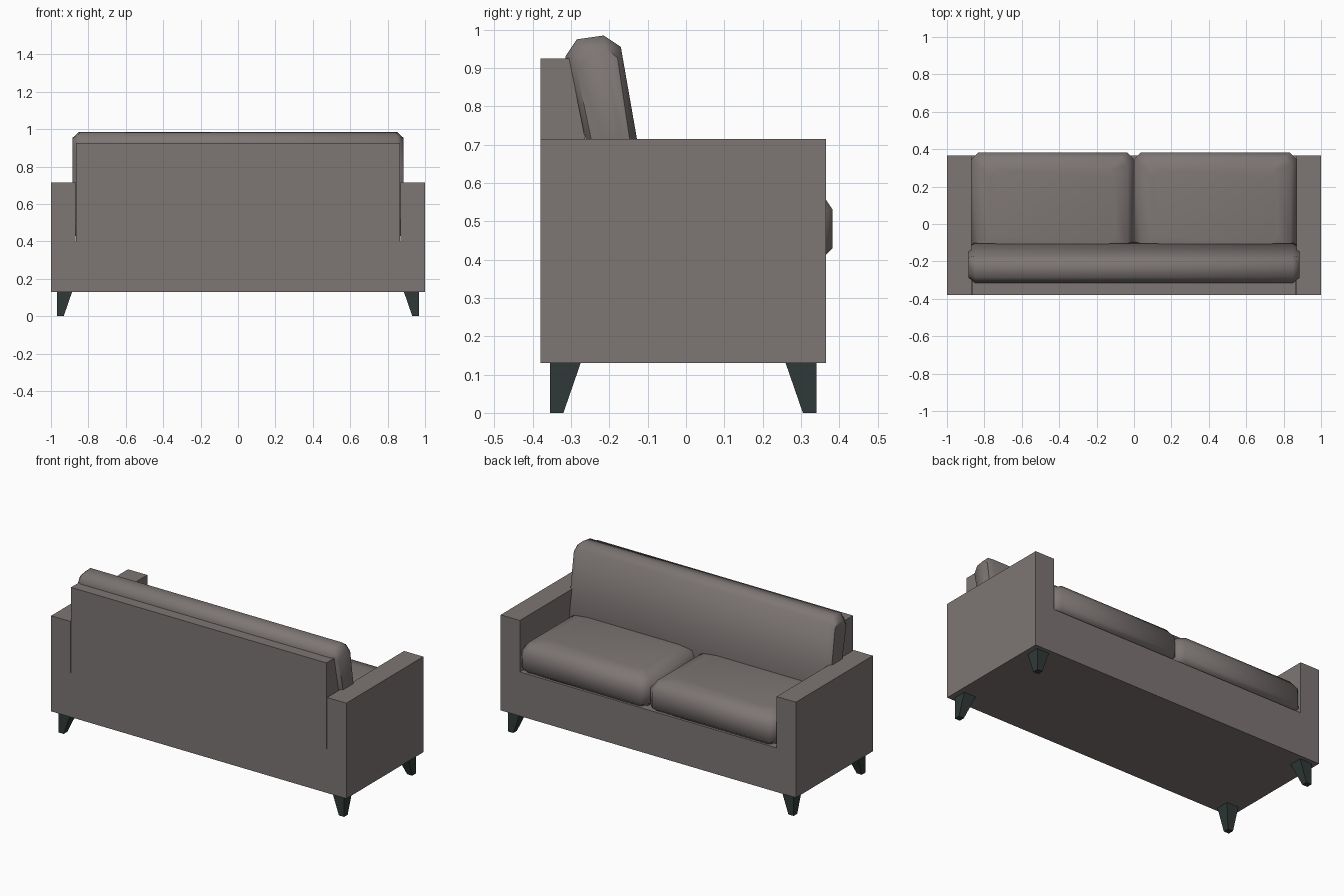
import bpy, math

if "Cube" in bpy.data.objects:
    bpy.data.objects.remove(bpy.data.objects["Cube"])


def material(name, rgb):
    m = bpy.data.materials.new(name)
    m.diffuse_color = (*rgb, 1)
    m.use_nodes = True
    m.node_tree.nodes["Principled BSDF"].inputs["Base Color"].default_value = m.diffuse_color
    return m


FABRIC = material("warm grey fabric", (0.205, 0.18, 0.175))
WOOD = material("dark leg", (0.03, 0.042, 0.04))


def loft(name, rings, mat, smooth=False):
    """Skin a list of equal-length rings and cap both ends."""
    n = len(rings[0])
    verts = [p for r in rings for p in r]
    faces = [(k * n + i, k * n + (i + 1) % n, (k + 1) * n + (i + 1) % n, (k + 1) * n + i)
             for k in range(len(rings) - 1) for i in range(n)]
    faces += [tuple(reversed(range(n))), tuple(range(len(verts) - n, len(verts)))]
    me = bpy.data.meshes.new(name)
    me.from_pydata(verts, [], faces)
    me.materials.append(mat)
    ob = bpy.data.objects.new(name, me)
    bpy.context.collection.objects.link(ob)
    bpy.ops.object.select_all(action='DESELECT')
    ob.select_set(True)
    bpy.context.view_layer.objects.active = ob
    bpy.ops.object.mode_set(mode='EDIT')
    bpy.ops.mesh.select_all(action='SELECT')
    bpy.ops.mesh.normals_make_consistent(inside=False)
    bpy.ops.object.mode_set(mode='OBJECT')
    if smooth:
        bpy.ops.object.shade_smooth_by_angle(angle=math.radians(50))
    return ob


def rect(x0, x1, y0, y1, z):
    return [(x0, y0, z), (x1, y0, z), (x1, y1, z), (x0, y1, z)]


def cut_rect(x0, x1, y0, y1, z, c):
    return [(x0 + c, y0, z), (x1 - c, y0, z), (x1, y0 + c, z), (x1, y1 - c, z),
            (x1 - c, y1, z), (x0 + c, y1, z), (x0, y1 - c, z), (x0, y0 + c, z)]


# Base between the arms
loft("seat_base", [rect(-0.87, 0.87, -0.38, 0.365, z) for z in (0.13, 0.40)], FABRIC)

# Back panel with a sloping front
back = [(-0.38, 0.40), (-0.20, 0.40), (-0.305, 0.925), (-0.38, 0.925)]
loft("back_panel", [[(x, y, z) for y, z in back] for x in (-0.865, 0.865)], FABRIC)

# Back cushion, one long piece with pinched ends
sec = [(-0.215, 0.50), (-0.11, 0.50), (-0.097, 0.54), (-0.128, 0.715), (-0.17, 0.955),
       (-0.215, 0.985), (-0.285, 0.975), (-0.315, 0.93), (-0.262, 0.715)]


def pinch(x, s, t):
    return [(x, -0.205 + (y + 0.205) * s, 0.72 + (z - 0.72) * t) for y, z in sec]


loft("back_cushion", [pinch(-0.885, 0.75, 0.88), pinch(-0.85, 1, 1),
                      pinch(0.85, 1, 1), pinch(0.885, 0.75, 0.88)], FABRIC, True)

for s, side in ((-1, "left"), (1, "right")):
    # Arms
    xa, xb = sorted((s * 0.87, s * 1.0))
    loft(side + "_arm", [rect(xa, xb, -0.38, 0.365, z) for z in (0.13, 0.715)], FABRIC)

    # Seat cushions: height and inset of each layer
    xa, xb = sorted((s * 0.003, s * 0.868))
    layers = [(0.40, 0.03), (0.43, 0.0), (0.53, 0.0), (0.575, 0.03), (0.59, 0.10)]
    loft(side + "_seat_cushion",
         [cut_rect(xa + i, xb - i, -0.2 + i, 0.383 - i, z, 0.035) for z, i in layers],
         FABRIC, True)

    # Tapered legs, straight on the outer sides
    for end, yo, d in (("front", 0.34, -1), ("back", -0.355, 1)):
        rings = []
        for z, w in ((0, 0.035), (0.13, 0.08)):
            x0, x1 = sorted((s * 0.967, s * (0.967 - w)))
            y0, y1 = sorted((yo, yo + d * w))
            rings.append(rect(x0, x1, y0, y1, z))
        loft(f"{end}_{side}_leg", rings, WOOD)
